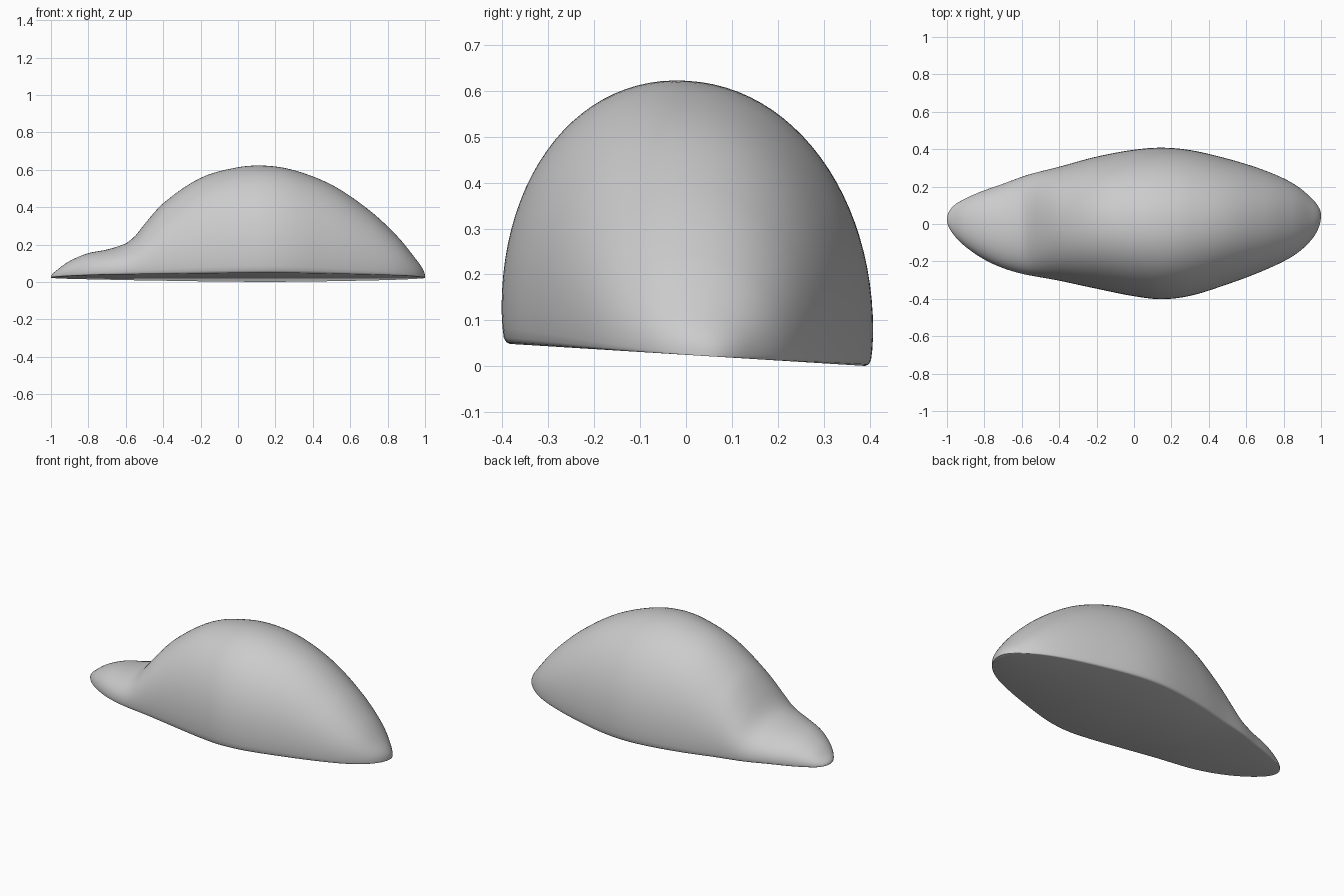
import bpy, bmesh, math

if "Cube" in bpy.data.objects:
    bpy.data.objects.remove(bpy.data.objects["Cube"])

# Outline stations: x, left edge y, right edge y, crown z
STATIONS = [
    (-1.0, 0.025, 0.025, 0.028), (-0.97, 0.092, -0.05, 0.063), (-0.9, 0.137, -0.122, 0.112),
    (-0.8, 0.18, -0.19, 0.153), (-0.7, 0.215, -0.236, 0.172), (-0.6, 0.252, -0.266, 0.205),
    (-0.55, 0.268, -0.276, 0.245), (-0.5, 0.281, -0.285, 0.308), (-0.4, 0.306, -0.303, 0.42),
    (-0.2, 0.36, -0.346, 0.556), (0.0, 0.397, -0.386, 0.613), (0.15, 0.408, -0.402, 0.621),
    (0.3, 0.395, -0.384, 0.597), (0.5, 0.349, -0.322, 0.52), (0.7, 0.286, -0.246, 0.386),
    (0.85, 0.217, -0.171, 0.247), (0.95, 0.137, -0.083, 0.125), (1.0, 0.045, 0.045, 0.028),
]
KEYS = [math.acos(-s[0]) for s in STATIONS]
BASE, TILT = 0.025, -0.062          # slightly tilted flat underside
RINGS, ARC = 120, 48


def slope(i, k):
    a, b = max(i - 1, 0), min(i + 1, len(KEYS) - 1)
    return (STATIONS[b][k] - STATIONS[a][k]) / (KEYS[b] - KEYS[a])


def sample(theta, k):
    """Smooth (Hermite) interpolation of one station column."""
    i = max(j for j in range(len(KEYS) - 1) if KEYS[j] <= theta + 1e-9)
    d = KEYS[i + 1] - KEYS[i]
    t = (theta - KEYS[i]) / d
    return ((2*t**3 - 3*t**2 + 1) * STATIONS[i][k] + (t**3 - 2*t**2 + t) * d * slope(i, k)
            + (3*t**2 - 2*t**3) * STATIONS[i + 1][k] + (t**3 - t**2) * d * slope(i + 1, k))


# Unit cross-section: rounded lower edge, short wall, then a dome
LOWER = [(0.955, 0.0), (0.975, 0.006), (0.988, 0.022), (0.995, 0.06)]
WALL = 0.12
dome = []
for i in range(ARC + 1):
    a = math.pi * i / ARC
    c, s = math.cos(a), math.sin(a)
    dome.append((math.copysign(abs(c) ** 0.96, c), WALL + (1 - WALL) * abs(s) ** 0.96))
section = LOWER + dome + [(-y, z) for y, z in reversed(LOWER)]

# Loft the body along x
bm = bmesh.new()
rings = []
for r in range(RINGS + 1):
    theta = math.pi * r / RINGS
    left, right, top = (sample(theta, k) for k in (1, 2, 3))
    mid, half = (left + right) / 2, (left - right) / 2
    ring = []
    for u, v in section:
        y = mid + half * u
        ring.append(bm.verts.new((-math.cos(theta), y, BASE + TILT * y + (top - BASE) * v)))
    rings.append(ring)
n = len(section)
for a, b in zip(rings, rings[1:]):
    for i in range(n):
        j = (i + 1) % n
        bm.faces.new((a[i], a[j], b[j], b[i]))
bm.faces.new(rings[0])
bm.faces.new(rings[-1])
bmesh.ops.remove_doubles(bm, verts=bm.verts, dist=0.0003)
bmesh.ops.recalc_face_normals(bm, faces=bm.faces)

mesh = bpy.data.meshes.new("domed_body")
bm.to_mesh(mesh)
bm.free()
body = bpy.data.objects.new("domed_body", mesh)
bpy.context.collection.objects.link(body)
bpy.context.view_layer.objects.active = body
body.select_set(True)
bpy.ops.object.shade_smooth_by_angle(angle=math.radians(40))
